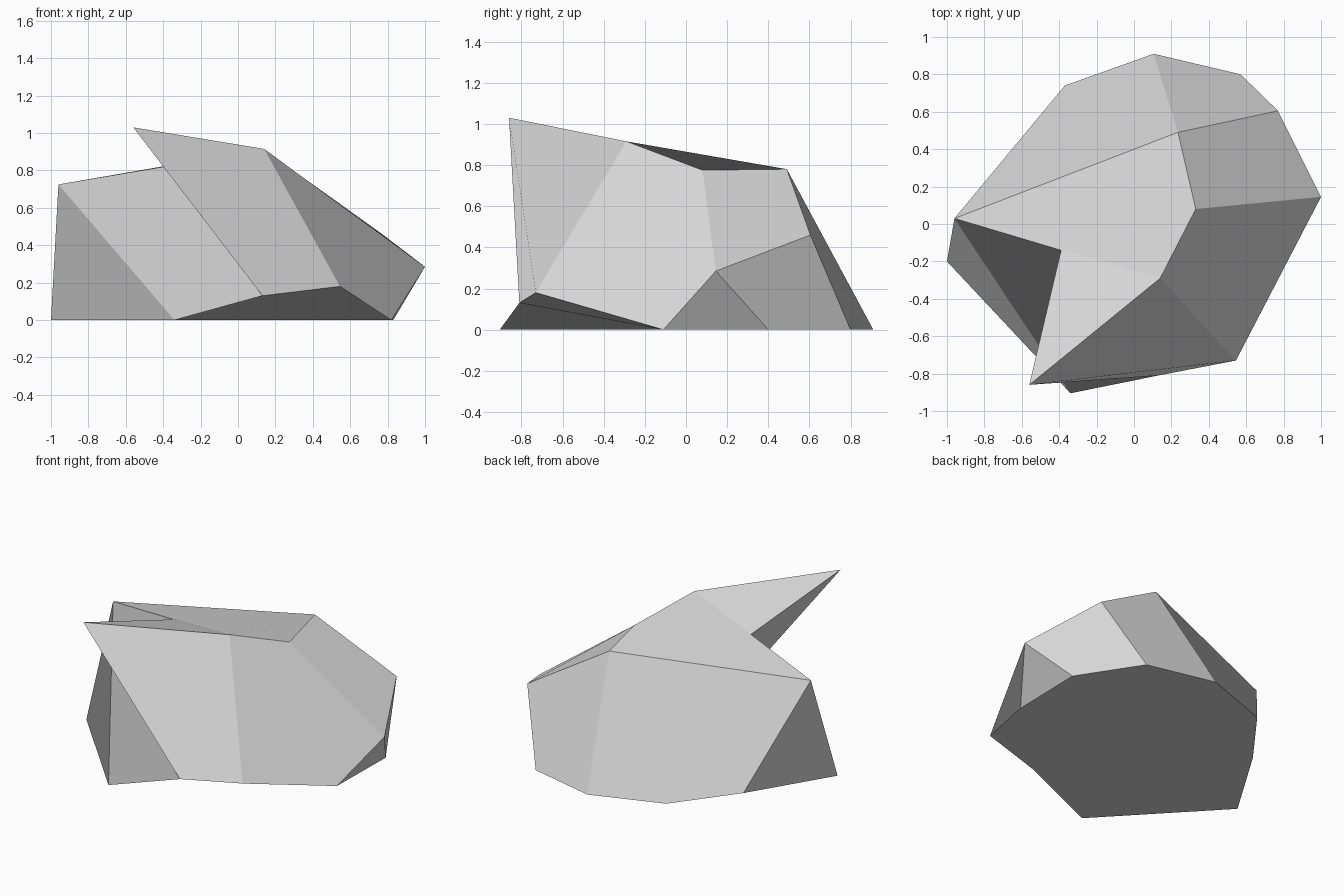
import bpy
import bmesh

default = bpy.data.objects.get("Cube")
if default:
    bpy.data.objects.remove(default, do_unlink=True)

# One plain stone colour
stone = bpy.data.materials.new("stone_grey")
stone.use_nodes = True
colour = (0.69, 0.69, 0.69, 1)
stone.diffuse_color = colour
stone.node_tree.nodes["Principled BSDF"].inputs["Base Color"].default_value = colour

# Corners resting on the ground
footprint = {
    "foot_front": (-.34, -.905), "foot_left_front": (.82, -.11),
    "foot_left": (.83, .4), "foot_left_back": (.57, .8),
    "foot_back": (.105, .91), "foot_right_back": (-.37, .74),
    "foot_right": (-.67, .34), "foot_right_front": (-1, -.2),
}

# Raised corners
corners = {
    "shoulder": (-.96, .03, .725), "spike": (-.56, -.86, 1.03),
    "ridge": (.14, -.29, .915), "chin": (.545, -.73, .18),
    "lip": (.13, -.81, .13), "side": (1, .145, .285),
    "crown": (.33, .08, .775), "crown_back": (.235, .49, .78),
    "side_back": (.77, .605, .46), "notch": (-.39, -.14, .82),
}

# Flat facets, each named by its corners
facets = [
    # underside, rising to the lip and chin at the front
    "foot_back foot_right_back foot_right foot_right_front foot_front "
    "lip chin foot_left_front foot_left foot_left_back",
    # right and back walls
    "shoulder foot_right foot_right_front foot_front",
    "foot_right foot_right_back foot_back crown_back shoulder",
    "crown_back side_back foot_left_back foot_back",
    # left walls
    "side_back side foot_left foot_left_back",
    "side foot_left_front foot_left",
    "crown side side_back crown_back",
    "ridge chin foot_left_front side crown",
    # top and overhanging spike
    "ridge crown crown_back shoulder",
    "ridge shoulder notch spike",
    "spike lip chin ridge",
    # front recess below the spike
    "spike notch shoulder foot_front lip",
]

bm = bmesh.new()
points = {name: bm.verts.new((x, y, 0)) for name, (x, y) in footprint.items()}
points.update({name: bm.verts.new(co) for name, co in corners.items()})
for facet in facets:
    bm.faces.new([points[name] for name in facet.split()])
bmesh.ops.recalc_face_normals(bm, faces=bm.faces)

mesh = bpy.data.meshes.new("boulder")
bm.to_mesh(mesh)
bm.free()
mesh.materials.append(stone)
boulder = bpy.data.objects.new("boulder", mesh)
bpy.context.collection.objects.link(boulder)
